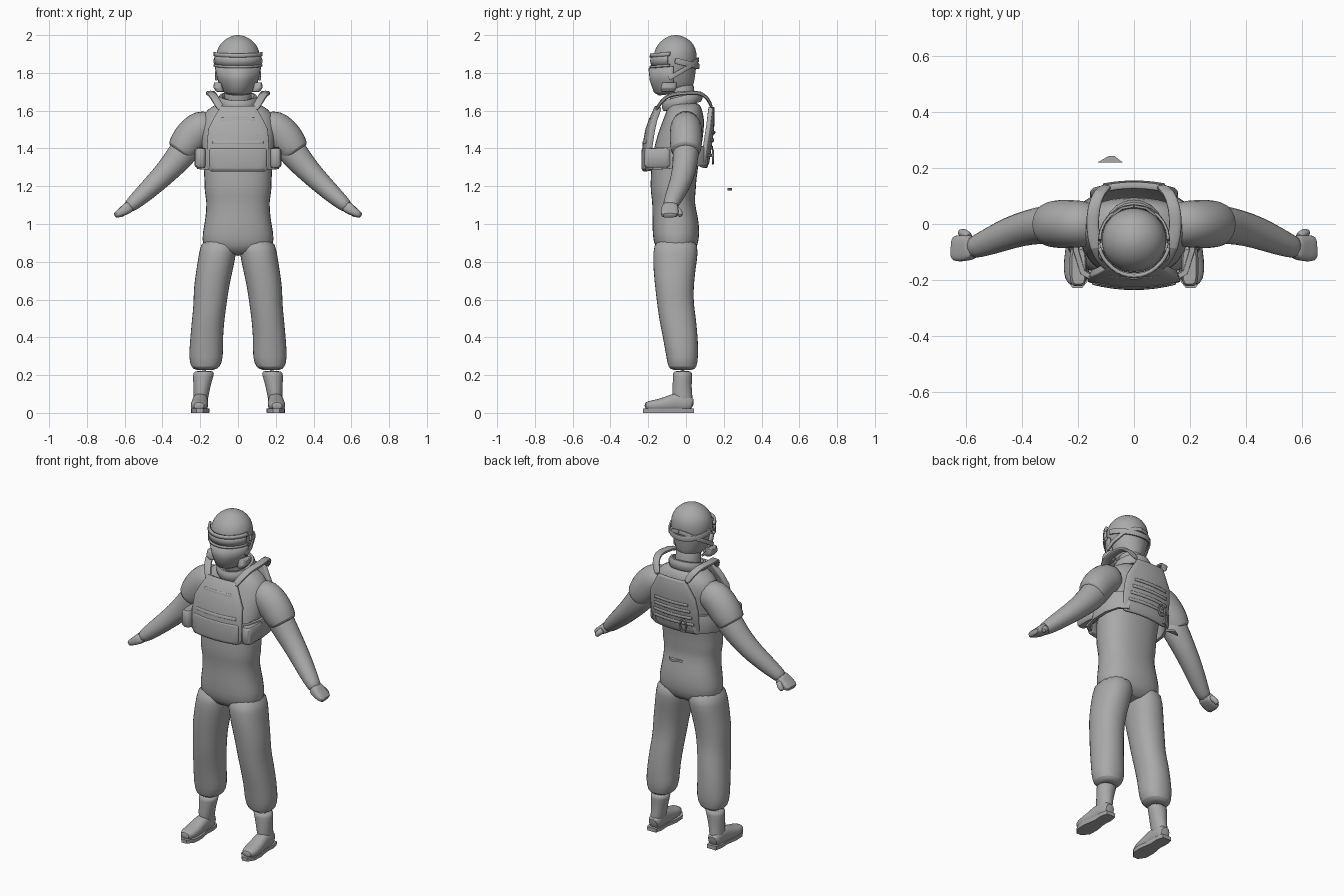
import bpy, bmesh, math
from mathutils import Vector

grey = bpy.data.materials.new("plain grey")
grey.diffuse_color = (0.4, 0.4, 0.4, 1)


def finish(name, bm, subsurf=0, mirror=False, thick=0, bevel=0, angle=40):
    bmesh.ops.recalc_face_normals(bm, faces=bm.faces)
    me = bpy.data.meshes.new(name)
    bm.to_mesh(me)
    bm.free()
    me.materials.append(grey)
    ob = bpy.data.objects.new(name, me)
    bpy.context.collection.objects.link(ob)
    if thick:
        m = ob.modifiers.new("thickness", 'SOLIDIFY')
        m.thickness, m.offset = thick, 0
    if bevel:
        m = ob.modifiers.new("soft edge", 'BEVEL')
        m.width, m.segments = bevel, 2
    if subsurf:
        m = ob.modifiers.new("smooth", 'SUBSURF')
        m.levels = m.render_levels = subsurf
    if mirror:
        ob.modifiers.new("both sides", 'MIRROR')
    bpy.ops.object.select_all(action='DESELECT')
    ob.select_set(True)
    bpy.context.view_layer.objects.active = ob
    bpy.ops.object.shade_smooth_by_angle(angle=math.radians(angle))
    return ob


def skin(bm, rings, caps=True, closed=False):
    loops = [[bm.verts.new(p) for p in r] for r in rings]
    n = len(loops[0])
    for a, b in zip(loops, loops[1:] + (loops[:1] if closed else [])):
        for i in range(n):
            bm.faces.new((a[i], a[(i + 1) % n], b[(i + 1) % n], b[i]))
    if caps and not closed:
        bm.faces.new(loops[0])
        bm.faces.new(loops[-1])


def oval(c, u, v, ru, rv, n=16, power=1.0):
    pts = []
    for i in range(n):
        a = 2 * math.pi * (i + 0.5) / n
        s = lambda t: math.copysign(abs(t) ** power, t)
        pts.append(c + u * (ru * s(math.cos(a))) + v * (rv * s(math.sin(a))))
    return pts


def stack(name, rows, power=1.0, caps=True, **kw):
    """Upright body: rows of (z, x min, x max, y front, y back)."""
    bm = bmesh.new()
    skin(bm, [oval(Vector(((a + b) / 2, (f + k) / 2, z)), Vector((1, 0, 0)), Vector((0, 1, 0)),
                   (b - a) / 2, (k - f) / 2, power=power) for z, a, b, f, k in rows], caps)
    return finish(name, bm, **kw)


def tube(name, path, side=(0, 1, 0), n=12, power=1.0, closed=False, **kw):
    """Limb or strap: path of (x, y, z, radius along side, radius across)."""
    bm = bmesh.new()
    p = [Vector(q[:3]) for q in path]
    rings = []
    for i, q in enumerate(path):
        nxt = p[(i + 1) % len(p)] if closed else p[min(i + 1, len(p) - 1)]
        t = (nxt - (p[i - 1] if closed else p[max(i - 1, 0)])).normalized()
        v = t.cross(Vector(side)).normalized()
        u = v.cross(t).normalized()
        rings.append(oval(p[i], u, v, q[3], q[4], n, power))
    skin(bm, rings, closed=closed)
    return finish(name, bm, **kw)


def panel(name, rows, bow, thick, cols=9, **kw):
    """Curved plate: rows of (z, half width, y), edges bowed by bow in y."""
    bm = bmesh.new()
    grid = [[bm.verts.new((w * (2 * j / (cols - 1) - 1),
                           y + bow * (w / 0.16 * (2 * j / (cols - 1) - 1)) ** 2, z))
             for j in range(cols)] for z, w, y in rows]
    for a, b in zip(grid, grid[1:]):
        for j in range(cols - 1):
            bm.faces.new((a[j], a[j + 1], b[j + 1], b[j]))
    return finish(name, bm, thick=thick, bevel=0.005, **kw)


# torso and hips
stack("torso", [
    (0.83, -0.13, 0.13, -0.13, 0.03), (0.88, -0.195, 0.195, -0.17, 0.065),
    (0.95, -0.192, 0.192, -0.18, 0.075), (1.03, -0.175, 0.175, -0.18, 0.068),
    (1.12, -0.168, 0.168, -0.18, 0.045), (1.17, -0.182, 0.182, -0.19, 0.055),
    (1.23, -0.18, 0.18, -0.19, 0.055), (1.35, -0.19, 0.19, -0.185, 0.075),
    (1.47, -0.205, 0.205, -0.155, 0.095), (1.56, -0.20, 0.20, -0.12, 0.1),
    (1.61, -0.165, 0.165, -0.10, 0.085), (1.65, -0.09, 0.09, -0.09, 0.07)],
    power=0.85, subsurf=1)
# trousers
stack("trouser_leg", [
    (0.225, 0.125, 0.225, -0.075, 0.04), (0.24, 0.095, 0.25, -0.095, 0.058),
    (0.29, 0.075, 0.262, -0.105, 0.066), (0.38, 0.08, 0.256, -0.12, 0.066),
    (0.50, 0.07, 0.245, -0.145, 0.055), (0.58, 0.058, 0.236, -0.155, 0.042),
    (0.66, 0.047, 0.237, -0.165, 0.042), (0.76, 0.025, 0.222, -0.175, 0.052),
    (0.85, 0.006, 0.208, -0.178, 0.068), (0.93, 0.0, 0.192, -0.165, 0.06)],
    power=0.9, subsurf=1, mirror=True)
# boots
stack("boot_shaft", [
    (0.03, 0.165, 0.238, -0.06, 0.04), (0.09, 0.155, 0.235, -0.075, 0.035),
    (0.14, 0.145, 0.237, -0.072, 0.03), (0.20, 0.128, 0.24, -0.07, 0.034),
    (0.225, 0.12, 0.238, -0.072, 0.035)], subsurf=1, mirror=True)
tube("boot_foot", [
    (0.198, 0.04, 0.04, 0.034, 0.035), (0.198, 0.0, 0.055, 0.04, 0.05),
    (0.2, -0.06, 0.058, 0.042, 0.052), (0.203, -0.12, 0.043, 0.048, 0.036),
    (0.206, -0.18, 0.038, 0.048, 0.029), (0.207, -0.222, 0.038, 0.03, 0.02)],
    side=(1, 0, 0), power=0.8, subsurf=1, mirror=True)
bm = bmesh.new()
skin(bm, [[Vector((0.2 + x * s, y, z)) for x, y in (
    (0.03, 0.043), (0.04, 0.0), (0.037, -0.06), (0.05, -0.13), (0.047, -0.19), (0.02, -0.228),
    (-0.015, -0.228), (-0.046, -0.19), (-0.05, -0.13), (-0.037, -0.06), (-0.04, 0), (-0.03, 0.043))]
    for z, s in ((0.0, 0.95), (0.022, 1.0))])
finish("boot_sole", bm, mirror=True)

# arms, short sleeves, cuffs and hands
tube("arm", [
    (0.24, 0.0, 1.45, 0.075, 0.085), (0.30, 0.0, 1.365, 0.072, 0.08),
    (0.37, -0.01, 1.285, 0.066, 0.066), (0.44, -0.03, 1.215, 0.06, 0.058),
    (0.51, -0.06, 1.15, 0.052, 0.049), (0.56, -0.08, 1.105, 0.043, 0.04),
    (0.585, -0.088, 1.085, 0.038, 0.032)], subsurf=1, mirror=True)
tube("short_sleeve", [
    (0.12, 0.0, 1.53, 0.075, 0.075), (0.19, 0.0, 1.515, 0.088, 0.098),
    (0.235, 0.0, 1.475, 0.09, 0.1), (0.275, 0.0, 1.425, 0.09, 0.094),
    (0.303, -0.002, 1.385, 0.083, 0.082), (0.308, -0.002, 1.378, 0.07, 0.07)],
    subsurf=1, mirror=True)
tube("glove", [
    (0.565, -0.08, 1.10, 0.04, 0.033), (0.59, -0.085, 1.08, 0.047, 0.031),
    (0.625, -0.088, 1.058, 0.049, 0.022), (0.655, -0.085, 1.042, 0.045, 0.016)],
    power=0.6, subsurf=1, mirror=True)
tube("thumb", [
    (0.585, -0.05, 1.085, 0.016, 0.018), (0.605, -0.032, 1.062, 0.017, 0.017),
    (0.625, -0.03, 1.04, 0.014, 0.013)], subsurf=1, mirror=True)

# neck, collar and head
stack("neck", [(1.60, -0.085, 0.085, -0.09, 0.065), (1.68, -0.07, 0.07, -0.085, 0.045),
               (1.78, -0.075, 0.075, -0.11, 0.045)], subsurf=1)
tube("collar", [(0.092 * math.cos(a), -0.02 + 0.092 * math.sin(a), 1.65 + 0.025 * math.sin(a), 0.03, 0.016)
                for a in [i * math.pi / 10 for i in range(20)]],
     side=(0, 0, 1), n=8, closed=True)
stack("head", [
    (1.70, -0.06, 0.06, -0.13, 0.03), (1.75, -0.088, 0.088, -0.155, 0.046),
    (1.81, -0.11, 0.11, -0.165, 0.054), (1.88, -0.122, 0.122, -0.178, 0.062),
    (1.93, -0.112, 0.112, -0.166, 0.055), (1.97, -0.082, 0.082, -0.135, 0.028),
    (1.993, -0.042, 0.042, -0.097, -0.012), (2.0, -0.012, 0.012, -0.068, -0.042)], subsurf=2)


def wrap(name, rows, span, **kw):
    """Band round the front of the head: rows of (z, x radius, y radius, front peak)."""
    bm = bmesh.new()
    grid = []
    for z, rx, ry, peak in rows:
        row = []
        for j in range(17):
            a = span * (j / 8 - 1)
            row.append(bm.verts.new((rx * math.sin(a), -0.058 - ry * math.cos(a) - peak * max(0, math.cos(a * 2)),
                                     z + 0.01 * (1 - math.cos(a)))))
        grid.append(row)
    for a, b in zip(grid, grid[1:]):
        for j in range(16):
            bm.faces.new((a[j], a[j + 1], b[j + 1], b[j]))
    return finish(name, bm, thick=0.012, **kw)


# face mask, goggles and straps
wrap("face_mask", [(1.685, 0.06, 0.078, 0.004), (1.70, 0.082, 0.095, 0.012), (1.76, 0.105, 0.113, 0.015),
                   (1.825, 0.118, 0.123, 0.012)], 1.5)
wrap("goggle_lens", [(1.835, 0.123, 0.12, 0.0), (1.865, 0.127, 0.124, 0.002),
                     (1.888, 0.125, 0.122, 0.0)], 1.25)
wrap("goggle_brow", [(1.882, 0.128, 0.126, 0.004), (1.902, 0.126, 0.122, 0.004)], 1.35)
wrap("goggle_lower_rim", [(1.826, 0.126, 0.124, 0.004), (1.838, 0.127, 0.125, 0.004)], 1.35)
tube("goggle_strap", [(0.123 * math.cos(a), -0.058 + 0.123 * math.sin(a), 1.865 - 0.03 * math.sin(a), 0.016, 0.006)
                      for a in [i * math.pi / 12 for i in range(13)]],
     side=(0, 0, 1), n=8, power=0.5)
tube("mask_strap", [(0.115, -0.09, 1.77, 0.012, 0.006), (0.115, -0.04, 1.80, 0.012, 0.006),
                    (0.095, 0.02, 1.835, 0.012, 0.006), (0.04, 0.058, 1.865, 0.012, 0.006),
                    (0.0, 0.064, 1.87, 0.012, 0.006)], side=(0, 0, 1), n=8, power=0.5, mirror=True)
stack("mask_filter", [(1.70, 0.075, 0.115, -0.13, -0.06), (1.72, 0.08, 0.13, -0.135, -0.05),
                      (1.75, 0.085, 0.128, -0.125, -0.05)], power=0.7, bevel=0.004, mirror=True)

# armoured vest
panel("front_plate", [(1.28, 0.145, -0.215), (1.31, 0.162, -0.218), (1.42, 0.162, -0.215),
                      (1.50, 0.155, -0.2), (1.55, 0.13, -0.182), (1.62, 0.09, -0.15)], 0.025, 0.03)
panel("front_pouch", [(1.285, 0.135, -0.227), (1.30, 0.15, -0.23), (1.39, 0.15, -0.229),
                      (1.40, 0.145, -0.227)], 0.022, 0.012)
panel("back_plate", [(1.30, 0.14, 0.1), (1.33, 0.155, 0.112), (1.45, 0.155, 0.13),
                     (1.52, 0.145, 0.138), (1.62, 0.09, 0.138)], -0.025, 0.024)
for i in range(4):
    z = 1.425 + 0.04 * i
    panel(f"front_webbing_{i + 1}", [(z, 0.135 - 0.014 * i, -0.228 + 0.011 * i),
                                     (z + 0.018, 0.133 - 0.014 * i, -0.223 + 0.011 * i)], 0.022, 0.008)
    panel(f"back_webbing_{i + 1}", [(z - 0.07, 0.135 - 0.008 * i, 0.132 + 0.006 * i),
                                    (z - 0.052, 0.135 - 0.008 * i, 0.134 + 0.006 * i)], -0.022, 0.008)
tube("shoulder_strap", [
    (0.085, -0.16, 1.60, 0.022, 0.01), (0.11, -0.135, 1.645, 0.022, 0.01),
    (0.138, -0.085, 1.69, 0.024, 0.012), (0.15, -0.01, 1.69, 0.024, 0.012),
    (0.145, 0.06, 1.70, 0.024, 0.012), (0.125, 0.115, 1.675, 0.022, 0.01),
    (0.09, 0.138, 1.61, 0.022, 0.01)], side=(1, 0, 0), n=8, power=0.6, subsurf=1, mirror=True)
tube("side_belt", [
    (0.13, -0.205, 1.345, 0.06, 0.014), (0.185, -0.17, 1.345, 0.06, 0.014),
    (0.208, -0.09, 1.35, 0.06, 0.014), (0.205, 0.0, 1.355, 0.058, 0.014),
    (0.175, 0.07, 1.36, 0.055, 0.012), (0.12, 0.105, 1.36, 0.055, 0.012)],
    side=(0, 0, 1), n=8, power=0.5, mirror=True)
stack("side_pouch", [(1.30, 0.175, 0.222, -0.215, -0.09), (1.31, 0.17, 0.23, -0.222, -0.08),
                     (1.39, 0.17, 0.23, -0.222, -0.08), (1.40, 0.175, 0.222, -0.215, -0.09)],
      power=0.5, mirror=True)
# pull ring on the back and loose scrap behind the waist
tube("back_ring", [(-0.08 + 0.02 * math.cos(a), 0.142, 1.355 + 0.035 * math.sin(a), 0.006, 0.006)
                   for a in [i * math.pi / 8 for i in range(16)]], n=6, closed=True)
bm = bmesh.new()
skin(bm, [[Vector((x, y, z)) for x, y in ((-0.13, 0.22), (-0.04, 0.22), (-0.07, 0.243), (-0.09, 0.243))]
          for z in (1.177, 1.19)])
finish("loose_scrap", bm)
